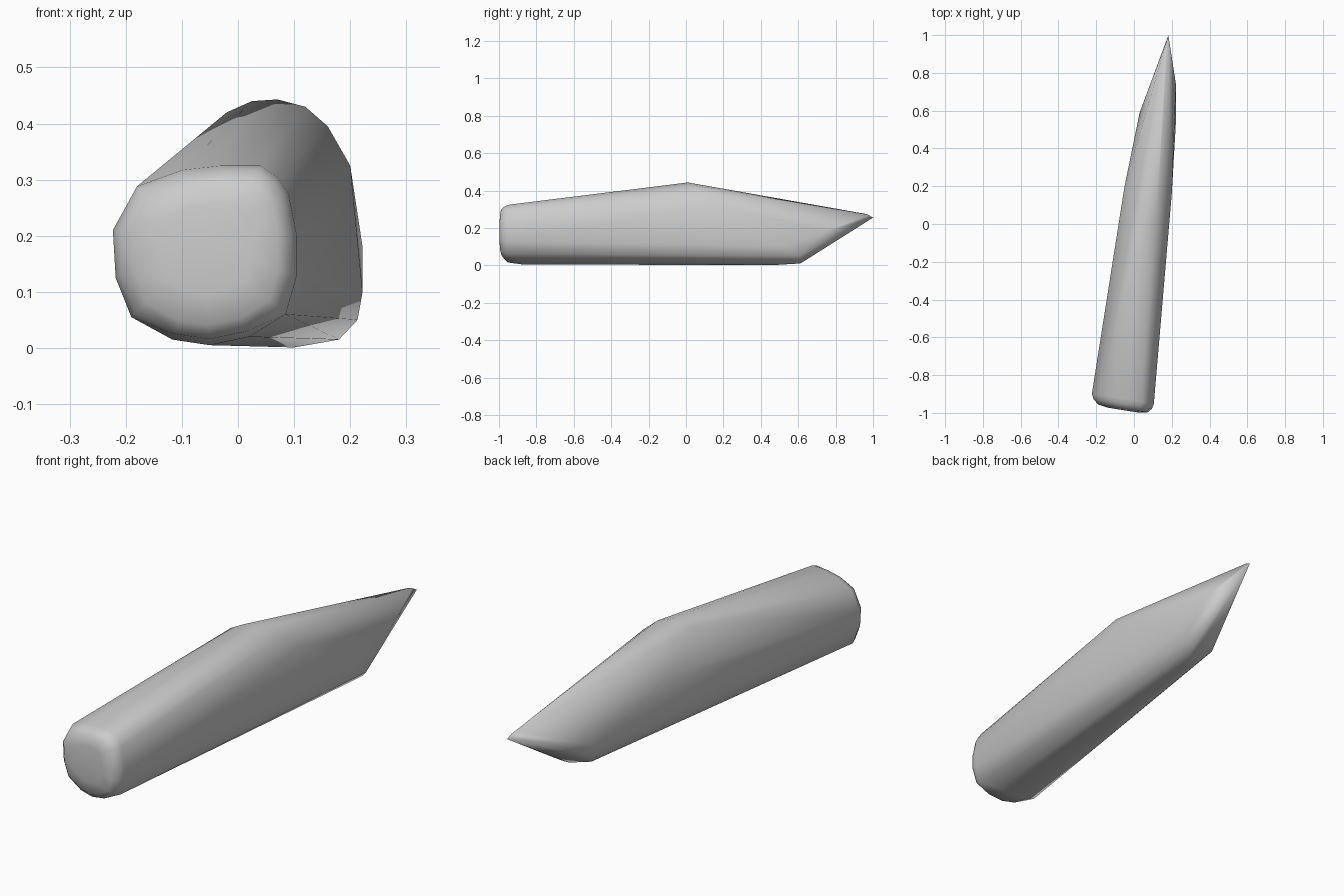
import bpy, bmesh

if "Cube" in bpy.data.objects:
    bpy.data.objects.remove(bpy.data.objects["Cube"])

# Butt end outline (x, z), lying in a plane slanted in y
butt = [(-.223, .21), (-.18, .288), (-.1, .317), (-.03, .325), (.04, .325), (.07, .305),
        (.09, .275), (.105, .2), (.105, .13), (.085, .06), (.02, .02),
        (-.05, .005), (-.117, .015), (-.19, .055), (-.218, .125)]

# Ridge hump across the middle (x, y, z)
hump = [(-.02, -.02, .42), (.025, 0, .44), (.07, .01, .443),
        (.12, .03, .43), (.16, .07, .395), (.2, .16, .325)]

# Left shoulder, right cheek, lower chin and tip (x, y, z)
nose = [(-.05, .2, .29), (.03, .59, .11), (.045, .58, .05), (.075, .56, .015),
        (.222, .74, .18), (.222, .54, .1), (.213, .6, .05), (.18, .62, .015),
        (.1, .46, .001), (.15, .61, .01),
        (.17, .96, .275), (.178, .975, .27), (.182, 1.0, .255)]


def butt_ring(scale, offset):
    """Scaled copy of the butt outline, moved outwards for a rounded end."""
    cx, cz = -.06, .185
    ring = []
    for x, z in butt:
        px, pz = cx + (x - cx) * scale, cz + (z - cz) * scale
        low = .05 if z < .04 else 0
        ring.append((px, -.925 - .16 * (px - cx) + offset + low * (offset == 0), pz))
    return ring


points = hump + nose
for scale, offset in ((1, 0), (.94, -.028), (.8, -.051), (.5, -.06)):
    points += butt_ring(scale, offset)

# Skin the sections as one convex body
bm = bmesh.new()
for p in points:
    bm.verts.new(p)
res = bmesh.ops.convex_hull(bm, input=bm.verts[:])
loose = [v for v in bm.verts if not v.link_faces]
bmesh.ops.delete(bm, geom=loose, context='VERTS')
bmesh.ops.recalc_face_normals(bm, faces=bm.faces[:])
mesh = bpy.data.meshes.new("pointed_body")
bm.to_mesh(mesh)
bm.free()
body = bpy.data.objects.new("pointed_body", mesh)
bpy.context.collection.objects.link(body)

# Soft shading
for poly in mesh.polygons:
    poly.use_smooth = True
